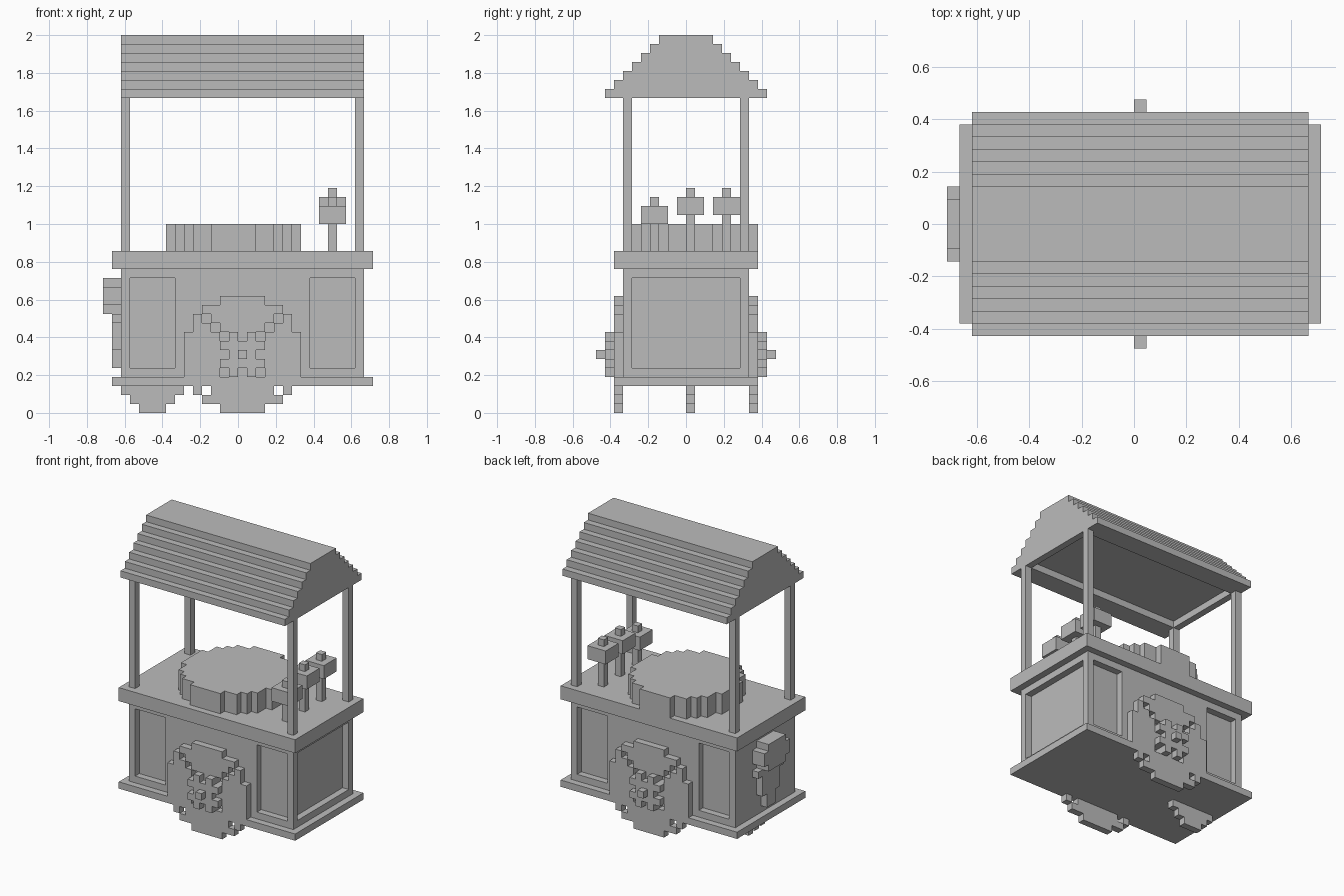
import bpy
import bmesh
from mathutils import Vector

if "Cube" in bpy.data.objects:
    bpy.data.objects.remove(bpy.data.objects["Cube"])

UNIT = 1 / 21  # edge length of one building block

grey = bpy.data.materials.new("plain_grey")
grey.use_nodes = True
grey.diffuse_color = (0.5, 0.5, 0.5, 1)
grey.node_tree.nodes["Principled BSDF"].inputs["Base Color"].default_value = (0.5, 0.5, 0.5, 1)


def box(x0, x1, y0, y1, z0, z1):
    """Set of unit blocks filling a box."""
    return {(x, y, z) for x in range(x0, x1) for y in range(y0, y1) for z in range(z0, z1)}


def disc(diameter):
    """Round set of block offsets about a centre block."""
    r = diameter // 2
    span = range(-r, r + 1)
    return {(a, b) for a in span for b in span if a * a + b * b <= (diameter / 2) ** 2}


def flip_y(cells):
    return {(x, -1 - y, z) for x, y, z in cells}


def build(name, cells):
    """Make a mesh from the exposed faces of the blocks."""
    bm = bmesh.new()
    verts = {}
    for cell in cells:
        for axis in range(3):
            for side in (0, 1):
                near = list(cell)
                near[axis] += 2 * side - 1
                if tuple(near) in cells:
                    continue
                ring = []
                for u, v in ((0, 0), (1, 0), (1, 1), (0, 1)):
                    p = list(cell)
                    p[axis] += side
                    p[(axis + 1) % 3] += u
                    p[(axis + 2) % 3] += v
                    p = tuple(p)
                    if p not in verts:
                        verts[p] = bm.verts.new(Vector(p) * UNIT)
                    ring.append(verts[p])
                bm.faces.new(ring if side else ring[::-1])
    mesh = bpy.data.meshes.new(name)
    bm.to_mesh(mesh)
    bm.free()
    mesh.materials.append(grey)
    obj = bpy.data.objects.new(name, mesh)
    bpy.context.collection.objects.link(obj)
    return obj


# Cabinet with recessed panels on the front, back and one end
cabinet = box(-13, 14, -7, 7, 4, 16)
for x0 in (-12, 8):
    panel = box(x0, x0 + 5, -7, -6, 5, 15)
    cabinet -= panel | flip_y(panel)
cabinet -= box(13, 14, -6, 6, 5, 15)
build("cabinet", cabinet)
build("base_plate", box(-14, 15, -8, 8, 3, 4))
build("counter", box(-14, 15, -8, 8, 16, 18))

# Corner posts
for side, x in (("right", -13), ("left", 13)):
    for end, y in (("front", -7), ("back", 6)):
        build(f"{end}_{side}_post", box(x, x + 1, y, y + 1, 18, 35))

# Stepped roof, hollow underneath
roof = set()
for step in range(7):
    half = 9 - step
    roof |= box(-13, 14, -half, half, 35 + step, 36 + step)
build("roof", roof - box(-12, 13, -6, 6, 35, 36))

# Large wheels: disc with diagonal slots, notched boss and axle end
slots = {(a * i, b * i) for i in (2, 3, 4) for a in (-1, 1) for b in (-1, 1)}
boss = disc(5) - {(0, 2), (0, -2), (2, 0), (-2, 0)}
wheel = {(a, -8, b + 6) for a, b in disc(13) - slots if b != -3}
wheel |= {(a, -9, b + 6) for a, b in boss}
wheel.add((0, -10, 6))
build("front_wheel", wheel)
build("back_wheel", flip_y(wheel))

# Small support wheel, only its lower part shows under the base
build("support_wheel", {(a - 10, 0, b + 3) for a, b in disc(7) if b < 0})

# Round tub lid on the counter
build("round_tub", {(a - 1, b, z) for a, b in disc(15) for z in (18, 19, 20)})

# Three dispensers: stem, head and cap
for name, y, z in (("front", -4, 21), ("middle", 0, 22), ("back", 4, 22)):
    build(f"{name}_dispenser",
          box(10, 11, y, y + 1, 18, z)
          | box(9, 12, y - 1, y + 2, z, z + 2)
          | box(10, 11, y, y + 1, z + 2, z + 3))

# Cone and scoop relief on the plain end
build("cone_relief",
      box(-14, -13, -1, 1, 5, 7) | box(-14, -13, -2, 2, 7, 10)
      | box(-14, -13, -3, 3, 10, 11))
build("scoop_relief",
      box(-15, -13, -2, 2, 11, 15) | box(-15, -13, -3, 3, 12, 14))
